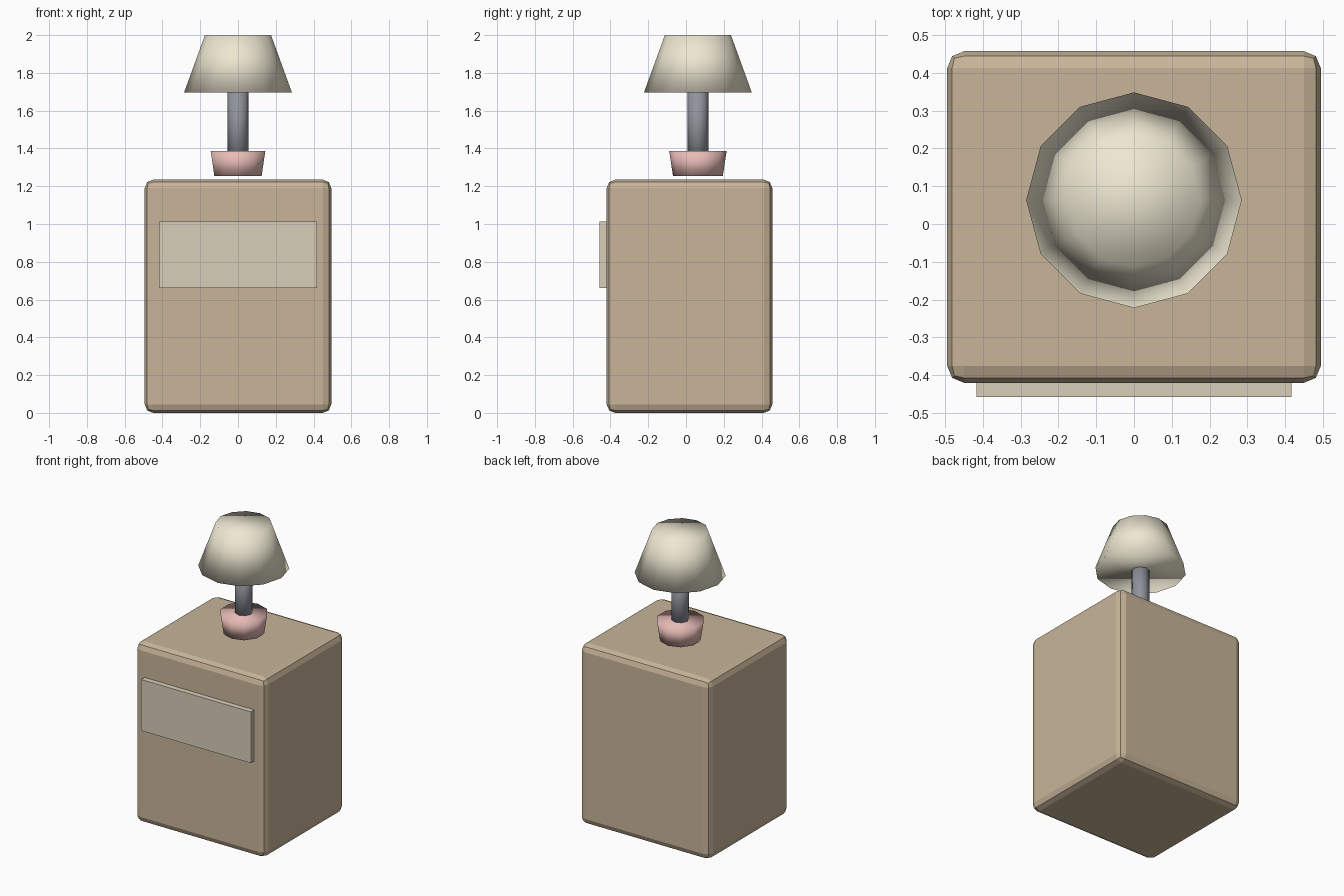
import bpy

if "Cube" in bpy.data.objects:
    bpy.data.objects.remove(bpy.data.objects["Cube"])


def material(name, rgb):
    m = bpy.data.materials.new(name)
    m.diffuse_color = (*rgb, 1)
    m.use_nodes = True
    m.node_tree.nodes["Principled BSDF"].inputs["Base Color"].default_value = m.diffuse_color
    return m


def box(name, lo, hi, mat, bevel=0):
    size = [b - a for a, b in zip(lo, hi)]
    mid = [(a + b) / 2 for a, b in zip(lo, hi)]
    bpy.ops.mesh.primitive_cube_add(size=1, location=mid)
    o = bpy.context.object
    o.name = name
    o.scale = size
    bpy.ops.object.transform_apply(location=False, rotation=False, scale=True)
    o.data.materials.append(mat)
    if bevel:
        b = o.modifiers.new("rounded_edges", "BEVEL")
        b.width = bevel
        b.segments = 2
    return o


def frustum(name, sides, r_low, r_high, z_low, z_high, mat):
    bpy.ops.mesh.primitive_cone_add(
        vertices=sides, radius1=r_low, radius2=r_high, depth=z_high - z_low,
        location=(0, LAMP_Y, (z_low + z_high) / 2))
    o = bpy.context.object
    o.name = name
    o.data.materials.append(mat)
    bpy.ops.object.shade_smooth()
    return o


LAMP_Y = 0.063

wood = material("wood", (0.58, 0.46, 0.32))
panel = material("panel", (0.69, 0.62, 0.49))
cream = material("cream", (0.85, 0.80, 0.64))
pink = material("pink", (0.80, 0.50, 0.47))
metal = material("metal", (0.28, 0.29, 0.33))

# Nightstand body with softened edges, and the drawer front
box("cabinet", (-0.494, -0.42, 0), (0.494, 0.457, 1.235), wood, bevel=0.045)
box("drawer_front", (-0.417, -0.457, 0.66), (0.417, -0.40, 1.012), panel)

# Lamp: hovering base, stem and tapered shade
frustum("lamp_base", 10, 0.132, 0.152, 1.255, 1.387, pink)
frustum("lamp_stem", 8, 0.055, 0.055, 1.32, 1.72, metal)
frustum("lamp_shade", 12, 0.285, 0.175, 1.697, 2.0, cream)
